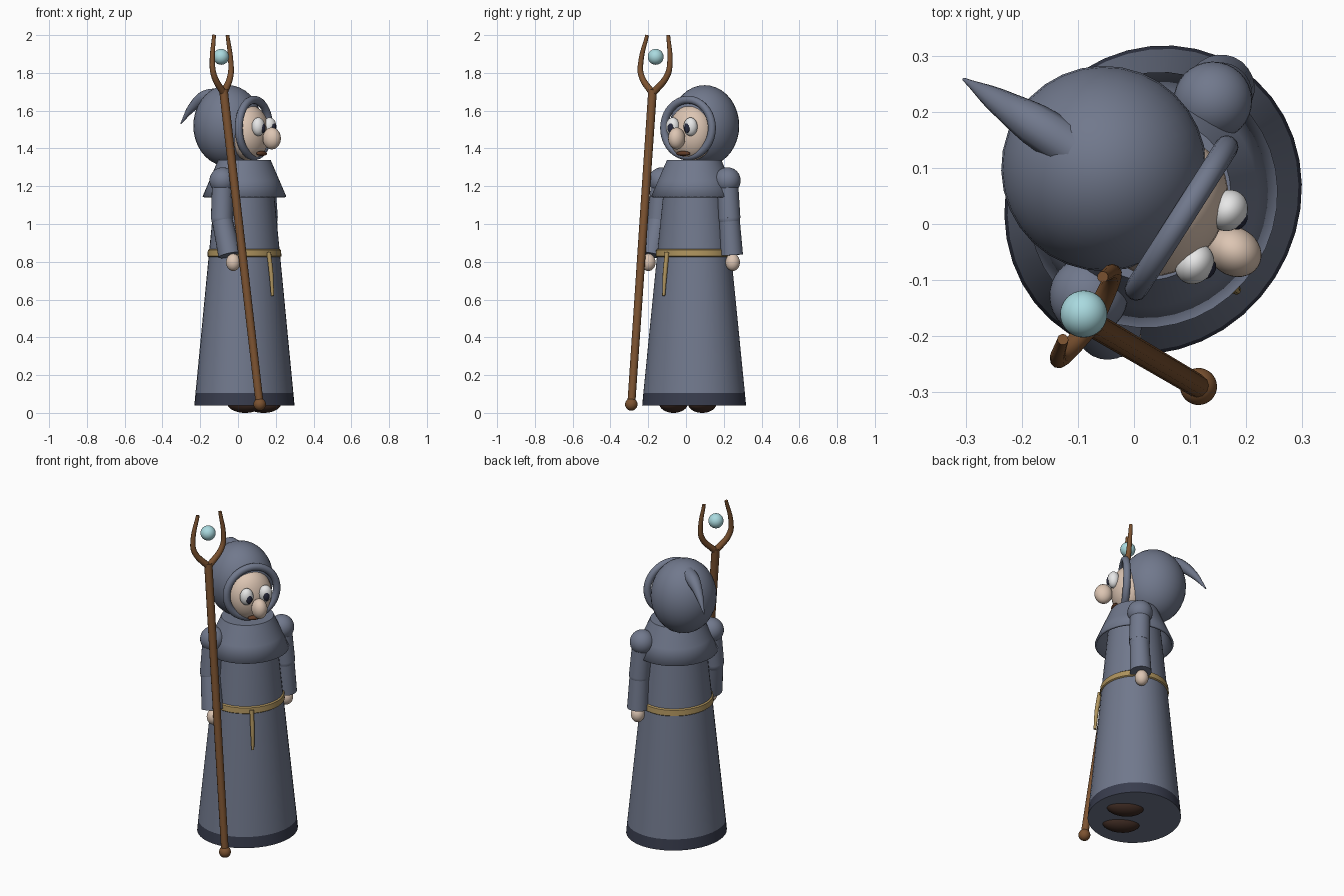
import bpy, bmesh, math
from mathutils import Matrix, Vector

if "Cube" in bpy.data.objects:
    bpy.data.objects.remove(bpy.data.objects["Cube"], do_unlink=True)

# Figure is modelled facing -y, then turned and placed
PLACE = Matrix.Translation((0.034, 0.043, 0)) @ Matrix.Rotation(math.radians(57.5), 4, 'Z')


def material(name, r, g, b):
    m = bpy.data.materials.new(name)
    m.use_nodes = True
    m.diffuse_color = (r, g, b, 1)
    m.node_tree.nodes["Principled BSDF"].inputs["Base Color"].default_value = (r, g, b, 1)
    return m


ROBE = material("robe_grey_blue", 0.165, 0.19, 0.265)
HEM = material("hem_dark_blue", 0.04, 0.046, 0.075)
SKIN = material("skin", 0.72, 0.56, 0.45)
ROPE = material("rope_tan", 0.42, 0.29, 0.11)
WOOD = material("wood_brown", 0.2, 0.085, 0.03)
ORB = material("orb_pale_blue", 0.4, 0.7, 0.74)
WHITE = material("eye_white", 0.82, 0.82, 0.82)
PUPIL = material("pupil_dark", 0.02, 0.022, 0.045)
MOUTH = material("mouth_brown", 0.12, 0.045, 0.02)
SHOE = material("shoe_brown", 0.045, 0.022, 0.015)


def finish(ob, *mats):
    ob.data.transform(PLACE)
    for m in mats:
        ob.data.materials.append(m)
    bpy.ops.object.select_all(action='DESELECT')
    ob.select_set(True)
    bpy.context.view_layer.objects.active = ob
    bpy.ops.object.shade_smooth_by_angle(angle=math.radians(40))
    return ob


def mesh_object(name, bm):
    bmesh.ops.recalc_face_normals(bm, faces=bm.faces)
    me = bpy.data.meshes.new(name)
    bm.to_mesh(me)
    bm.free()
    ob = bpy.data.objects.new(name, me)
    bpy.context.collection.objects.link(ob)
    return ob


def ball(name, loc, size, mat):
    bm = bmesh.new()
    bmesh.ops.create_uvsphere(bm, u_segments=32, v_segments=18, radius=1)
    bmesh.ops.transform(bm, verts=bm.verts,
                        matrix=Matrix.Translation(loc) @ Matrix.Diagonal((*size, 1)))
    return finish(mesh_object(name, bm), mat)


def lathe(name, profile, mats, rule=None, bottom=True, top=True, seg=40):
    """Oval lathe; profile rows are (half width, half depth, height)."""
    bm = bmesh.new()
    rings = []
    for a, b, z in profile:
        rings.append([bm.verts.new((a * math.cos(t), b * math.sin(t), z))
                      for t in (math.tau * i / seg for i in range(seg))])
    for lo, hi in zip(rings, rings[1:]):
        for i in range(seg):
            j = (i + 1) % seg
            bm.faces.new((lo[i], lo[j], hi[j], hi[i]))
    if bottom:
        bm.faces.new(rings[0])
    if top:
        bm.faces.new(rings[-1])
    if rule:
        for f in bm.faces:
            f.material_index = rule(f.calc_center_median())
    return finish(mesh_object(name, bm), *mats)


def limb(name, p, q, r1, r2, mat, seg=24):
    p, q = Vector(p), Vector(q)
    bm = bmesh.new()
    bmesh.ops.create_cone(bm, cap_ends=True, segments=seg, radius1=r1, radius2=r2,
                          depth=(q - p).length)
    turn = (q - p).to_track_quat('Z', 'Y').to_matrix().to_4x4()
    bmesh.ops.transform(bm, verts=bm.verts, matrix=Matrix.Translation((p + q) / 2) @ turn)
    return finish(mesh_object(name, bm), mat)


def tube(name, points, radii, mat):
    cu = bpy.data.curves.new(name, 'CURVE')
    cu.dimensions = '3D'
    cu.bevel_depth = 1
    cu.bevel_resolution = 3
    cu.use_fill_caps = True
    sp = cu.splines.new('BEZIER')
    sp.resolution_u = 8
    sp.bezier_points.add(len(points) - 1)
    for bp, p, r in zip(sp.bezier_points, points, radii):
        bp.co = p
        bp.radius = r
        bp.handle_left_type = bp.handle_right_type = 'AUTO'
    ob = bpy.data.objects.new(name, cu)
    bpy.context.collection.objects.link(ob)
    bpy.ops.object.select_all(action='DESELECT')
    ob.select_set(True)
    bpy.context.view_layer.objects.active = ob
    bpy.ops.object.convert(target='MESH')
    return finish(bpy.context.view_layer.objects.active, mat)


# Robe with dark hem band
lathe("robe", [(0.282, 0.258, 0.04), (0.276, 0.252, 0.105), (0.2, 0.182, 0.85),
               (0.15, 0.136, 1.33)], (ROBE, HEM),
      lambda c: 1 if 0.045 < c.z < 0.1 else 0)

# Shoulder cape, open underneath
cape = lathe("cape", [(0.232, 0.218, 1.145), (0.195, 0.182, 1.23), (0.16, 0.148, 1.31),
                      (0.147, 0.135, 1.34)], (ROBE,), bottom=False)
shell = cape.modifiers.new("thickness", 'SOLIDIFY')
shell.thickness = 0.012

# Rope belt and hanging end
lathe("belt", [(0.199, 0.181, 0.822), (0.209, 0.191, 0.83), (0.206, 0.188, 0.862),
               (0.195, 0.177, 0.87)], (ROPE,))
tube("belt_end", [(-0.052, -0.186, 0.85), (-0.054, -0.202, 0.74), (-0.056, -0.212, 0.62)],
     (0.012, 0.012, 0.008), ROPE)

# Hood: round back, curled peak and rim
ball("hood", (0, 0.104, 1.52), (0.183, 0.183, 0.215), ROBE)
tube("hood_peak", [(0, 0.16, 1.68), (0, 0.25, 1.668), (0, 0.325, 1.62), (0, 0.4, 1.53)],
     (0.042, 0.038, 0.024, 0.003), ROBE)
bpy.ops.mesh.primitive_torus_add(major_segments=48, minor_segments=12,
                                 major_radius=0.15, minor_radius=0.021)
rim = bpy.context.object
rim.name = "hood_rim"
rim.data.transform(Matrix.Translation((0, -0.06, 1.508)) @ Matrix.Rotation(math.pi / 2, 4, 'X'))
finish(rim, ROBE)

# Face
ball("face", (0, -0.03, 1.482), (0.127, 0.1, 0.147), SKIN)
ball("nose", (0, -0.172, 1.453), (0.043, 0.05, 0.058), SKIN)
ball("mouth", (0, -0.108, 1.373), (0.043, 0.02, 0.013), MOUTH)

for s, side in ((1, "left"), (-1, "right")):
    ball(side + "_eye", (s * 0.056, -0.123, 1.515), (0.038, 0.034, 0.049), WHITE)
    ball(side + "_pupil", (s * 0.052, -0.15, 1.508), (0.018, 0.012, 0.026), PUPIL)
    ball(side + "_shoe", (s * 0.09, -0.062, 0.05), (0.06, 0.105, 0.05), SHOE)

    # Arms: the right one reaches forward to the staff
    shoulder = (s * 0.206, 0.005, 1.23)
    elbow = (s * 0.222, 0.0, 1.03)
    wrist = (s * 0.233, 0.005 if s > 0 else -0.055, 0.835)
    hand = (s * 0.236, 0.01 if s > 0 else -0.08, 0.797)
    ball(side + "_shoulder", shoulder, (0.07,) * 3, ROBE)
    limb(side + "_upper_arm", shoulder, elbow, 0.056, 0.058, ROBE)
    ball(side + "_elbow", elbow, (0.057,) * 3, ROBE)
    limb(side + "_sleeve", elbow, wrist, 0.054, 0.06, ROBE)
    ball(side + "_hand", hand, (0.038, 0.038, 0.046), SKIN)

    # Fork of the staff
    tube(side + "_prong", [(-0.244, -0.026, 1.69), (-0.241 + s * 0.083, -0.014, 1.79),
                           (-0.238 + s * 0.091, -0.008, 1.86), (-0.23 + s * 0.066, 0.002, 2.0)],
         (0.019, 0.016, 0.014, 0.01), WOOD)

# Staff, foot knob and floating orb
limb("staff", (-0.237, -0.247, 0.045), (-0.245, -0.0245, 1.71), 0.021, 0.023, WOOD, 12)
ball("staff_knob", (-0.237, -0.247, 0.045), (0.033,) * 3, WOOD)
ball("orb", (-0.238, -0.005, 1.885), (0.042,) * 3, ORB)
